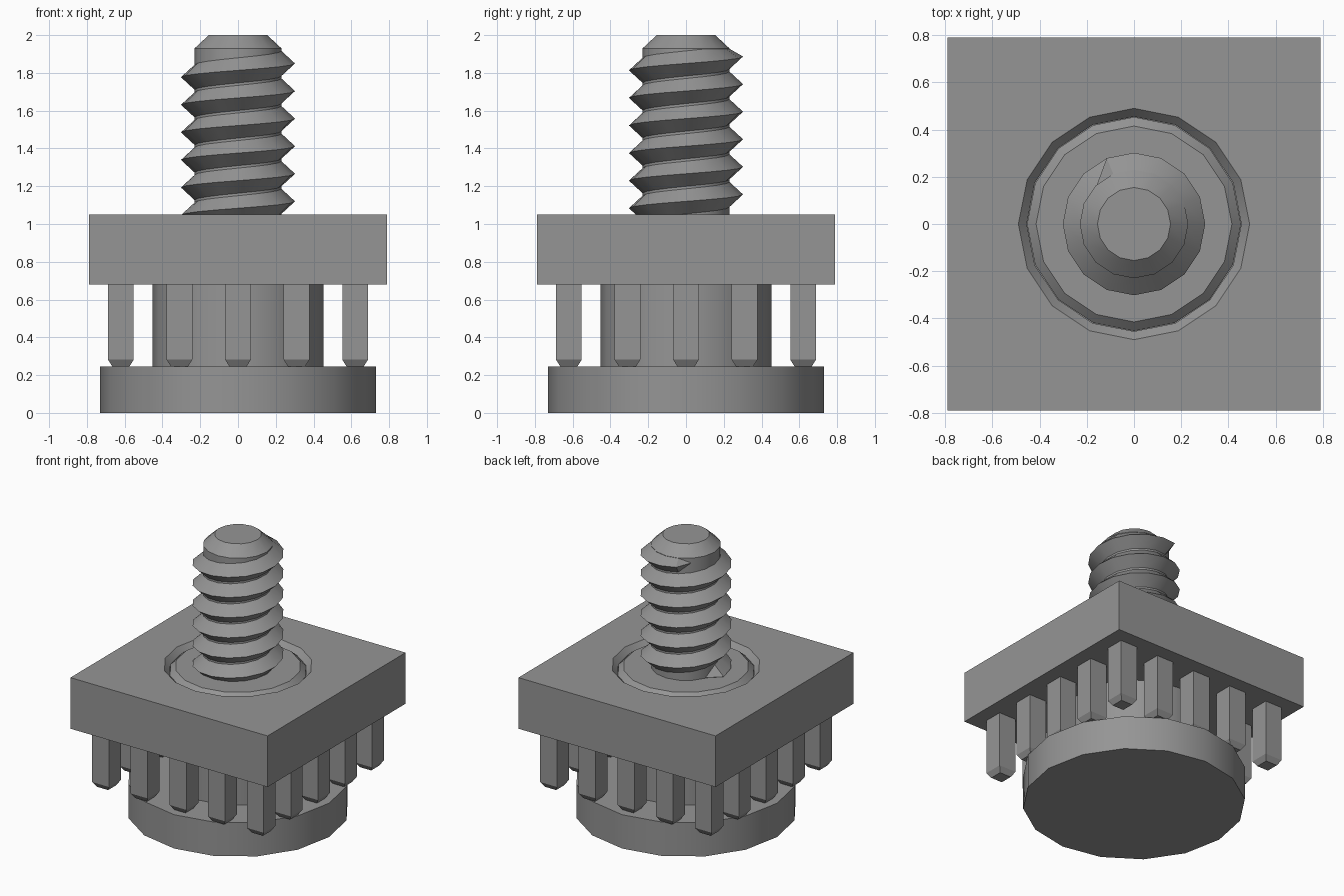
import bpy, bmesh
from math import sin, cos, pi, sqrt

cube = bpy.data.objects.get("Cube")
if cube:
    bpy.data.objects.remove(cube, do_unlink=True)

SIDES = 16

grey = bpy.data.materials.new("steel grey")
grey.use_nodes = True
COLOUR = (0.3, 0.3, 0.3, 1)
grey.diffuse_color = COLOUR
grey.node_tree.nodes["Principled BSDF"].inputs["Base Color"].default_value = COLOUR


def finish(name, bm, smooth=True):
    """Turn a bmesh into a named, coloured object."""
    bmesh.ops.recalc_face_normals(bm, faces=bm.faces)
    mesh = bpy.data.meshes.new(name)
    bm.to_mesh(mesh)
    bm.free()
    mesh.materials.append(grey)
    obj = bpy.data.objects.new(name, mesh)
    bpy.context.collection.objects.link(obj)
    if smooth:
        bpy.ops.object.select_all(action='DESELECT')
        obj.select_set(True)
        bpy.context.view_layer.objects.active = obj
        bpy.ops.object.shade_smooth_by_angle(angle=pi / 6)
    return obj


def circle(r, z, sides=SIDES, turn=0.0, x=0.0, y=0.0):
    angles = [turn + 2 * pi * i / sides for i in range(sides)]
    return [(x + r * cos(a), y + r * sin(a), z) for a in angles]


def square(half, z):
    """Square outline sampled at the same angles as a circle."""
    pts = []
    for x, y, _ in circle(1, 0):
        k = half / max(abs(x), abs(y))
        pts.append((x * k, y * k, z))
    return pts


def loft(bm, rings, closed=False):
    """Skin a stack of rings; cap the ends, or join last to first."""
    rows = [[bm.verts.new(p) for p in ring] for ring in rings]
    pairs = list(zip(rows, rows[1:]))
    if closed:
        pairs.append((rows[-1], rows[0]))
    else:
        bm.faces.new(rows[0])
        bm.faces.new(rows[-1])
    for a, b in pairs:
        n = len(a)
        for i in range(n):
            j = (i + 1) % n
            bm.faces.new((a[i], a[j], b[j], b[i]))


def lathe(name, profile):
    bm = bmesh.new()
    loft(bm, [circle(r, z) for r, z in profile])
    return finish(name, bm)


# Round foot, collar and threaded stud core
lathe("base_foot", [(0.73, 0), (0.73, 0.245)])
lathe("collar", [(0.453, 0.24), (0.453, 1.01), (0.415, 1.045)])
lathe("stud_core", [(0.23, 1.03), (0.23, 1.93), (0.155, 2.0)])

# Square plate with a chamfered bore
bm = bmesh.new()
loft(bm, [square(0.79, 0.68), square(0.79, 1.05), circle(0.49, 1.05),
          circle(0.455, 1.01), circle(0.455, 0.68)], closed=True)
finish("square_plate", bm)

# Pins with tapered tips along the four edges of the plate
STEP, HALF, TIP = 0.31, 0.068, 0.045
bm = bmesh.new()
for i in range(-2, 3):
    for j in range(-2, 3):
        if max(abs(i), abs(j)) == 2:
            loft(bm, [circle(r * sqrt(2), z, 4, pi / 4, i * STEP, j * STEP)
                      for r, z in ((TIP, 0.245), (HALF, 0.282), (HALF, 0.69))])
finish("pins", bm, smooth=False)

# Helical V thread, running out to a point on the core at each end
PITCH, FLANK, ROOT, CREST = 0.146, 0.07, 0.226, 0.302
first, last = 8, 5 + SIDES * 6
bm = bmesh.new()
rows = []
for i in range(first, last + 1):
    a = 2 * pi * i / SIDES
    z = 1.85 + PITCH * (i / SIDES - 6)
    top = min(z + FLANK, 1.93)
    rows.append([bm.verts.new((r * cos(a), r * sin(a), h)) for r, h in
                 ((ROOT, z - FLANK), (CREST, z), (ROOT, top))])
for a, b in zip(rows, rows[1:]):
    for k in range(2):
        bm.faces.new((a[k], b[k], b[k + 1], a[k + 1]))
for row, step in ((rows[0], first - 1), (rows[-1], last + 1)):
    a = 2 * pi * step / SIDES
    point = bm.verts.new((ROOT * cos(a), ROOT * sin(a), row[1].co.z))
    for k in range(2):
        bm.faces.new((row[k], row[k + 1], point))
finish("stud_thread", bm)
